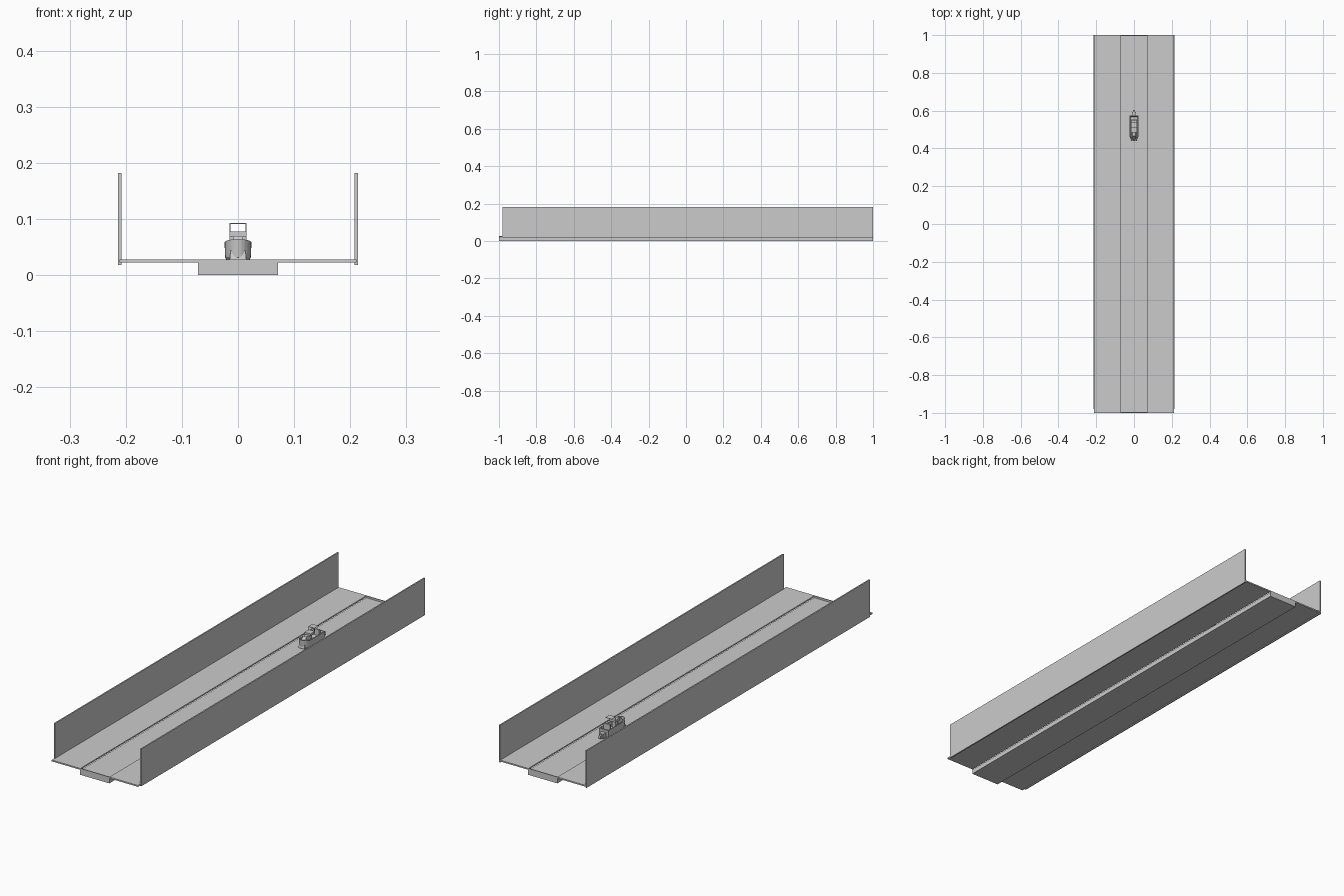
import bpy, bmesh
from math import sin, cos, pi

cube = bpy.data.objects.get("Cube")
if cube:
    bpy.data.objects.remove(cube)

grey = bpy.data.materials.new("light_grey")
grey.use_nodes = True
grey.diffuse_color = (0.6, 0.6, 0.6, 1)
grey.node_tree.nodes["Principled BSDF"].inputs["Base Color"].default_value = (0.6, 0.6, 0.6, 1)


def finish(name, bm):
    bmesh.ops.recalc_face_normals(bm, faces=bm.faces)
    mesh = bpy.data.meshes.new(name)
    bm.to_mesh(mesh)
    bm.free()
    mesh.materials.append(grey)
    ob = bpy.data.objects.new(name, mesh)
    bpy.context.collection.objects.link(ob)
    return ob


def box(name, x, y, z):
    """Box from (low, high) pairs on each axis."""
    bm = bmesh.new()
    bmesh.ops.create_cube(bm, size=1)
    for v in bm.verts:
        v.co = [(a + b) / 2 + c * (b - a) for c, (a, b) in zip(v.co, (x, y, z))]
    return finish(name, bm)


def loft(name, rings):
    """Skin a closed chain of rings, capping the first and the last."""
    bm = bmesh.new()
    loops = [[bm.verts.new(p) for p in ring] for ring in rings]
    n = len(loops[0])
    for a, b in zip(loops, loops[1:]):
        for i in range(n):
            j = (i + 1) % n
            bm.faces.new((a[i], a[j], b[j], b[i]))
    bm.faces.new(loops[0])
    bm.faces.new(loops[-1])
    return finish(name, bm)


# Channel floor and its end lips
box("channel_floor", (-0.071, 0.071), (-1, 1), (0, 0.02))
for end, y in (("front", -1), ("back", 0.996)):
    box(end + "_channel_lip", (-0.071, 0.071), (y, y + 0.004), (0.02, 0.028))

# Decks and upright side walls
for side, s in (("left", 1), ("right", -1)):
    box(side + "_deck", sorted((s * 0.071, s * 0.211)), (-1, 1), (0.022, 0.028))
    box(side + "_wall", sorted((s * 0.208, s * 0.214)), (-0.98, 1), (0.018, 0.182))


# Boat hull: round-nosed plan, hollowed into a cockpit
def plan(half, front, back, z, rise=0):
    pts = []
    for i in range(13):
        a = pi + pi * i / 12
        pts.append((half * cos(a), front + 0.03 + 0.03 * sin(a), z - rise * sin(a)))
    return pts + [(half, back, z), (-half, back, z)]


loft("boat_hull", [
    plan(0.017, 0.452, 0.568, 0.020),
    plan(0.023, 0.443, 0.572, 0.032),
    plan(0.024, 0.440, 0.575, 0.058, 0.006),
    plan(0.020, 0.444, 0.571, 0.058, 0.006),
    plan(0.018, 0.448, 0.566, 0.036),
])

# Tapered nose ridge running up the bow
loft("bow_ridge", [
    [(-w, y0, z), (w, y0, z), (w, y1, z), (-w, y1, z)]
    for w, y0, y1, z in ((0.015, 0.442, 0.49, 0.026), (0.013, 0.447, 0.49, 0.045), (0.008, 0.465, 0.49, 0.07))
])

# Stern step, seat and headrest
box("stern_step", (-0.010, 0.010), (0.572, 0.592), (0.024, 0.045))
box("stern_tip", (-0.005, 0.005), (0.592, 0.603), (0.026, 0.040))
box("seat", (-0.015, 0.015), (0.515, 0.55), (0.034, 0.046))
box("seat_back", (-0.015, 0.015), (0.545, 0.553), (0.046, 0.072))
box("console_top", (-0.015, 0.015), (0.485, 0.515), (0.068, 0.078))
box("console_stem", (-0.008, 0.008), (0.488, 0.505), (0.034, 0.068))

# Open frame above the console
for side, s in (("left", 1), ("right", -1)):
    box(side + "_frame_post", sorted((s * 0.013, s * 0.015)), (0.512, 0.515), (0.077, 0.093))
box("frame_top", (-0.015, 0.015), (0.512, 0.54), (0.091, 0.093))
